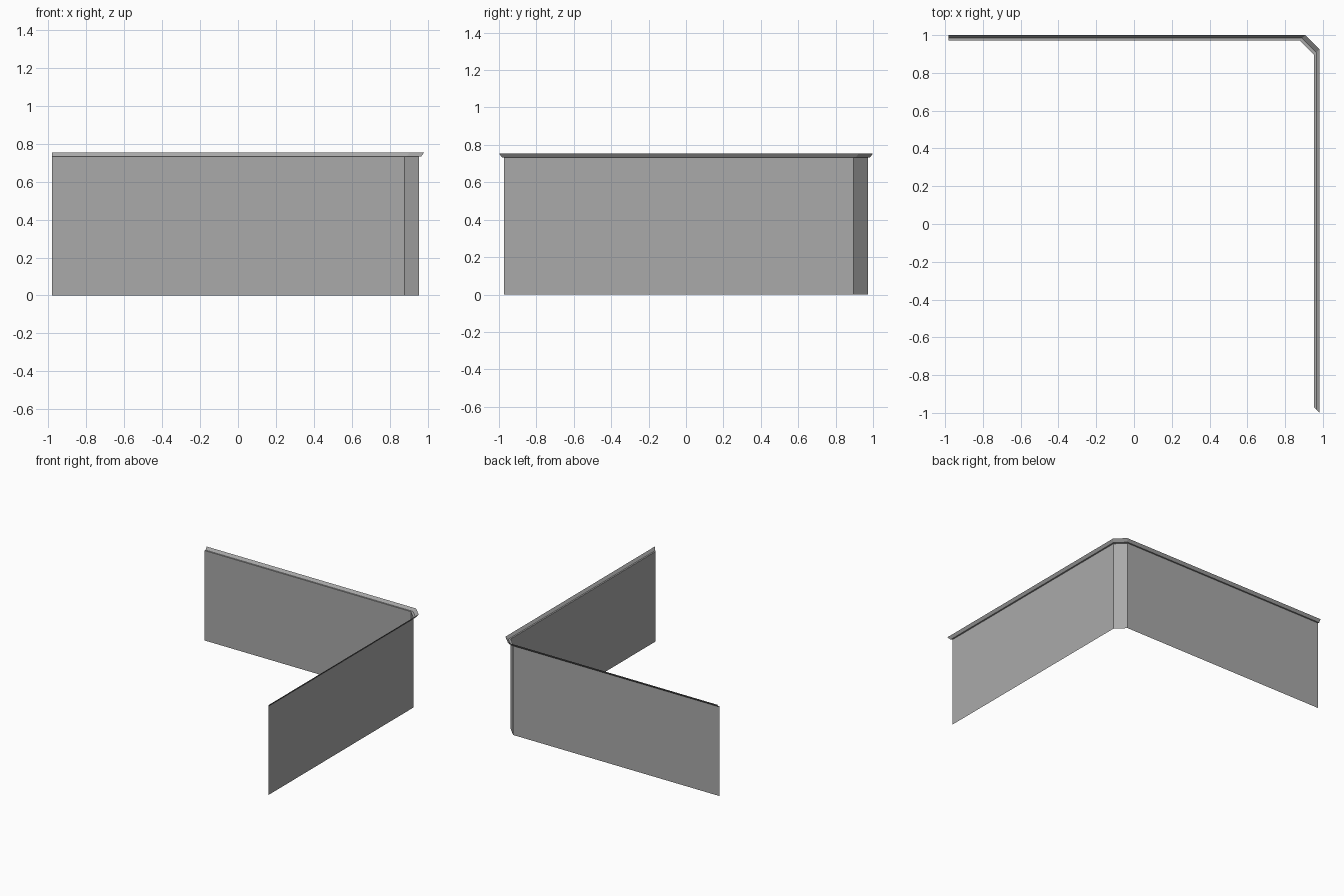
import bpy
import bmesh

cube = bpy.data.objects.get("Cube")
if cube:
    bpy.data.objects.remove(cube, do_unlink=True)

# One plain grey for the whole sheet
GREY = (0.4, 0.4, 0.4, 1.0)
grey = bpy.data.materials.new("plain grey")
grey.use_nodes = True
grey.diffuse_color = GREY
grey.node_tree.nodes["Principled BSDF"].inputs["Base Color"].default_value = GREY

# Plan of the corner wall: point, then the direction in which the lip flares
PLAN = [
    ((-0.982, 0.972), (0, 1)),
    ((0.878, 0.972), (1, 1)),
    ((0.954, 0.896), (1, 1)),
    ((0.954, -0.972), (1, -1)),
]


def sweep(name, profile):
    """Sweep a profile of (flare, height) points along the plan as a thin sheet."""
    bm = bmesh.new()
    rows = [
        [bm.verts.new((x + dx * flare, y + dy * flare, z))
         for (x, y), (dx, dy) in PLAN]
        for flare, z in profile
    ]
    for low, high in zip(rows, rows[1:]):
        for i in range(len(PLAN) - 1):
            bm.faces.new((low[i + 1], low[i], high[i], high[i + 1]))
    mesh = bpy.data.meshes.new(name)
    bm.to_mesh(mesh)
    bm.free()
    mesh.materials.append(grey)
    obj = bpy.data.objects.new(name, mesh)
    bpy.context.collection.objects.link(obj)
    return obj


# Upright panels with a chamfered corner
sweep("corner_wall", [(0, 0), (0, 0.733)])

# Narrow ledge and flared rim along the top
sweep("top_lip", [(0, 0.733), (0.012, 0.733), (0.028, 0.755)])
